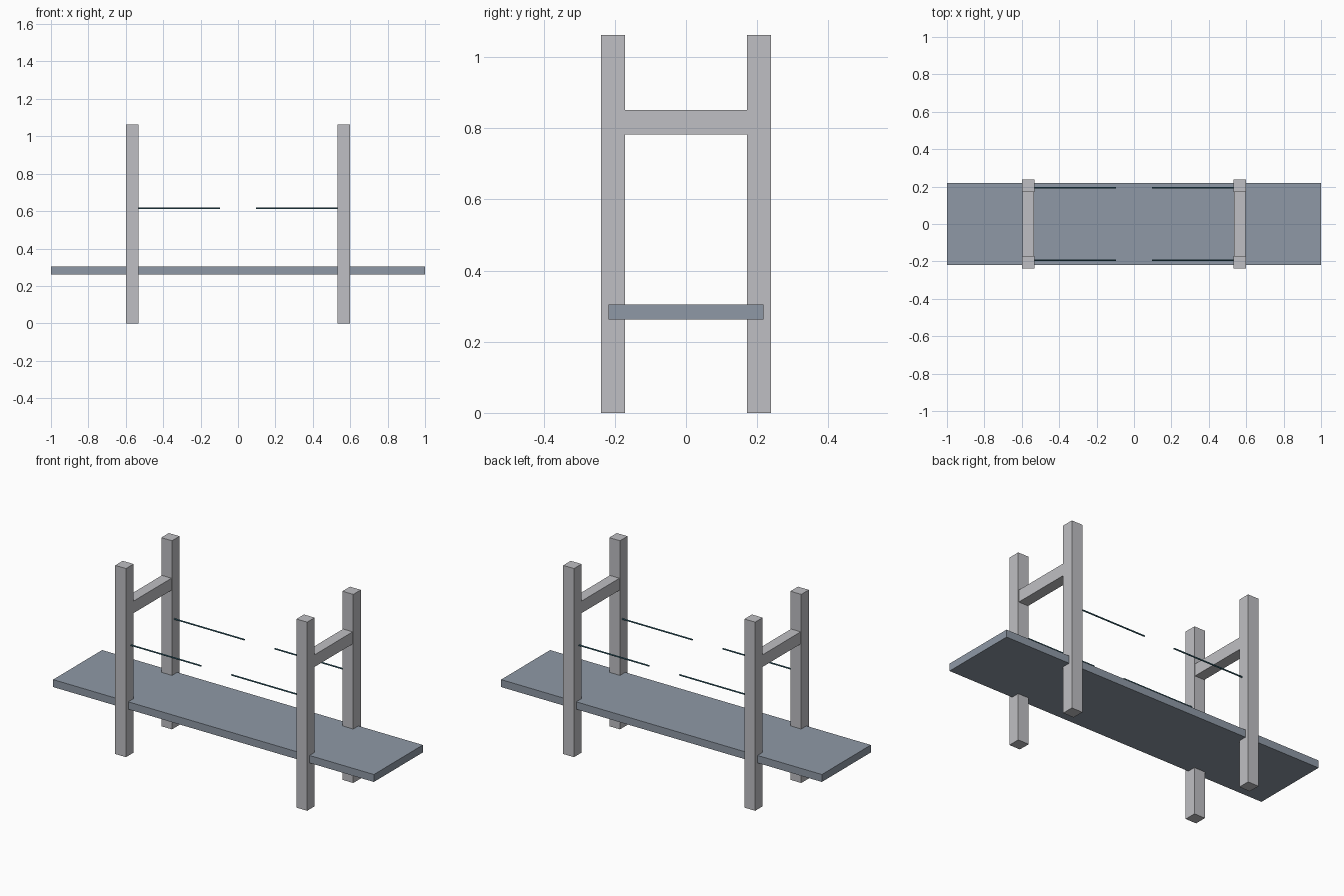
import bpy
import math

default_cube = bpy.data.objects.get("Cube")
if default_cube:
    bpy.data.objects.remove(default_cube, do_unlink=True)


def linear(c):
    return c / 12.92 if c <= 0.04045 else ((c + 0.055) / 1.055) ** 2.4


def make_material(name, r, g, b):
    colour = (linear(r), linear(g), linear(b), 1.0)
    mat = bpy.data.materials.new(name)
    mat.use_nodes = True
    mat.diffuse_color = colour
    mat.node_tree.nodes["Principled BSDF"].inputs["Base Color"].default_value = colour
    return mat


light_grey = make_material("light grey", 0.75, 0.75, 0.765)
slate_blue = make_material("slate blue grey", 0.56, 0.60, 0.65)
dark_teal = make_material("dark teal", 0.22, 0.41, 0.47)


def finish(obj, name, mat):
    obj.name = name
    obj.data.name = name
    obj.data.materials.append(mat)
    return obj


def box(name, centre, size, mat):
    bpy.ops.mesh.primitive_cube_add(size=1, location=centre)
    obj = bpy.context.object
    obj.scale = size
    bpy.ops.object.transform_apply(location=False, rotation=False, scale=True)
    return finish(obj, name, mat)


def rod(name, x_start, x_end, y, z, radius, mat):
    bpy.ops.mesh.primitive_cylinder_add(
        vertices=12, radius=radius, depth=abs(x_end - x_start),
        location=((x_start + x_end) / 2, y, z), rotation=(0, math.pi / 2, 0))
    bpy.ops.object.shade_smooth_by_angle()
    return finish(bpy.context.object, name, mat)


POST_X, POST_Y = 0.565, 0.205
POST_WIDTH, POST_HEIGHT = 0.067, 1.063

# Long flat platform
box("platform", (0, 0, 0.283), (2.0, 0.436, 0.042), slate_blue)

for sx, side in ((1, "left"), (-1, "right")):
    # Crossbeam joining each pair of posts
    box(side + "_crossbeam", (sx * POST_X, 0, 0.817),
        (0.06, 2 * POST_Y, 0.068), light_grey)
    for sy, end in ((-1, "front"), (1, "back")):
        # Upright post
        box(f"{end}_{side}_post", (sx * POST_X, sy * POST_Y, POST_HEIGHT / 2),
            (POST_WIDTH, POST_WIDTH, POST_HEIGHT), light_grey)
        # Thin rail reaching inward from the post
        rod(f"{end}_{side}_rail", sx * 0.095, sx * POST_X, sy * 0.193,
            0.614, 0.004, dark_teal)
